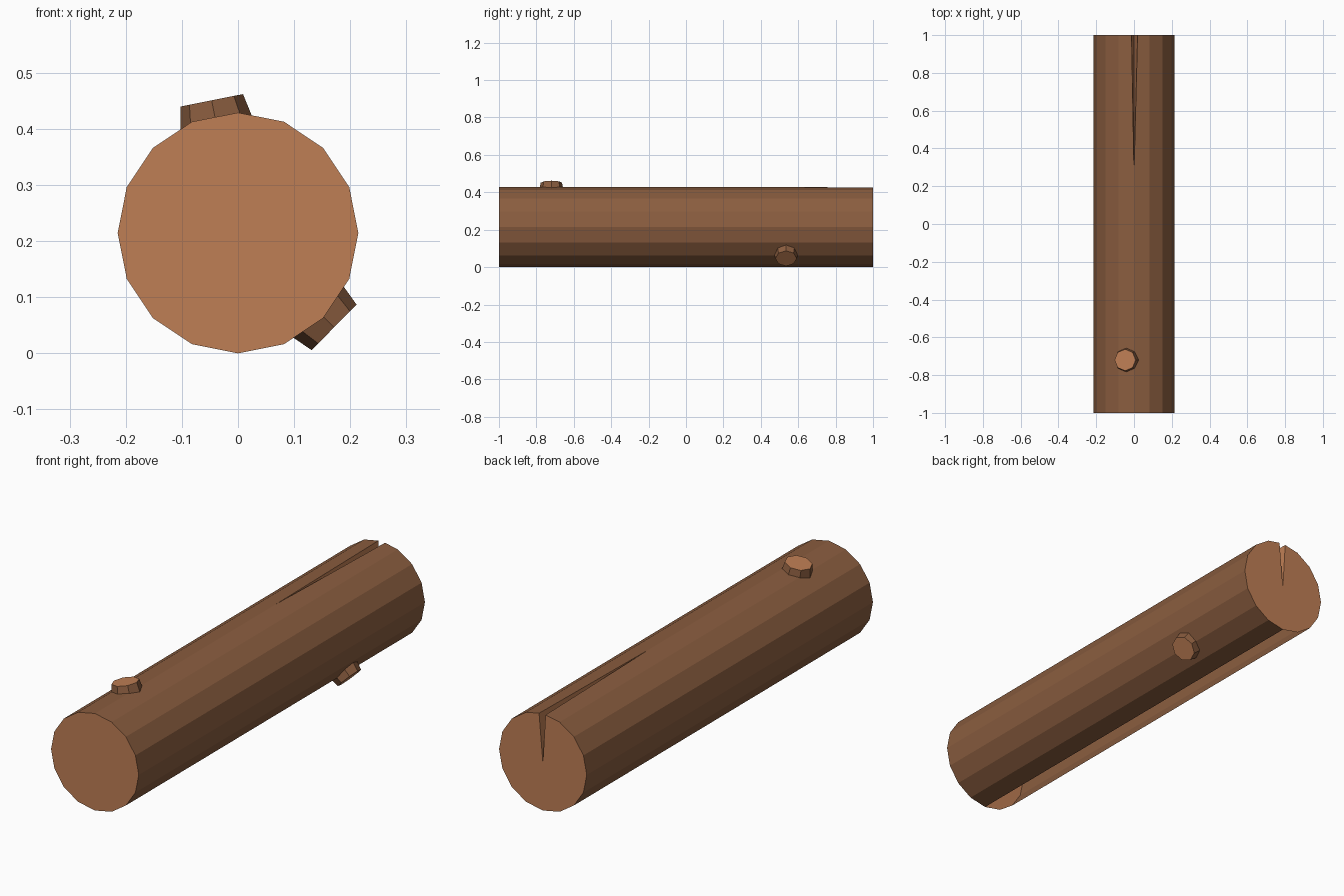
import bpy, bmesh, math
from mathutils import Vector, Matrix

if "Cube" in bpy.data.objects:
    bpy.data.objects.remove(bpy.data.objects["Cube"])

R, N, HALF = 0.2145, 16, 1.0
CZ = R


def material(name, rgb):
    m = bpy.data.materials.new(name)
    m.diffuse_color = (*rgb, 1)
    m.use_nodes = True
    m.node_tree.nodes["Principled BSDF"].inputs["Base Color"].default_value = m.diffuse_color
    return m


bark = material("bark_brown", (0.255, 0.110, 0.050))
wood = material("cut_wood", (0.520, 0.210, 0.090))


def finish(bm, name):
    me = bpy.data.meshes.new(name)
    bm.to_mesh(me)
    bm.free()
    me.materials.append(bark)
    me.materials.append(wood)
    ob = bpy.data.objects.new(name, me)
    bpy.context.collection.objects.link(ob)
    return ob


# Log: 16-sided trunk along y, with a wedge crack at the top of the back end
bm = bmesh.new()


def ring_point(i, y):
    a = 2 * math.pi * i / N
    return bm.verts.new((R * math.cos(a), y, CZ + R * math.sin(a)))


TOP = N // 4
front = [ring_point(i, -HALF) for i in range(N)]
back = [None if i == TOP else ring_point(i, HALF) for i in range(N)]
tip = bm.verts.new((0, 0.26, CZ + R))
crack_r = bm.verts.new((0.019, HALF, CZ + R - 0.004))
crack_l = bm.verts.new((-0.013, HALF, CZ + R - 0.003))
centre = bm.verts.new((0, HALF, CZ - 0.005))


def face(verts, mat):
    bm.faces.new(verts).material_index = mat


OPEN = (10, 11)  # underside strips left open
for i in range(N):
    j = (i + 1) % N
    if i in OPEN:
        continue
    if j == TOP:
        face((front[i], front[j], tip, crack_r, back[i]), 0)
    elif i == TOP:
        face((front[i], front[j], back[j], crack_l, tip), 0)
    else:
        face((front[i], front[j], back[j], back[i]), 0)

# Cut ends and crack walls
face(front[::-1], 1)
rim = [crack_l] + [back[(TOP + k) % N] for k in range(1, N)] + [crack_r]
for a, b in zip(rim, rim[1:]):
    face((centre, b, a), 1)
face((tip, centre, crack_r), 1)
face((tip, crack_l, centre), 1)
finish(bm, "log")


# Knots: short tapered stubs with a cut-wood top
def knot(name, angle, y, inner, outer):
    n = Vector((math.cos(angle), 0, math.sin(angle)))
    side = Vector((0, 1, 0))
    rot = Matrix((n.cross(side), n.cross(side).cross(n) * -1, n)).transposed()
    if rot.determinant() < 0:
        rot.col[1] = -rot.col[1]
    bm = bmesh.new()
    bmesh.ops.create_cone(bm, cap_ends=True, segments=8, radius1=0.065,
                          radius2=0.057, depth=outer - inner)
    for f in bm.faces:
        f.normal_update()
        f.material_index = 1 if f.normal.z > 0.9 else 0
    centre = Vector((0, y, CZ)) + n * (inner + outer) / 2
    bm.transform(Matrix.Translation(centre) @ rot.to_4x4())
    finish(bm, name)


knot("top_knot", math.radians(101.25), -0.72, 0.200, 0.241)
knot("side_knot", math.radians(-44.5), 0.535, 0.195, 0.240)
